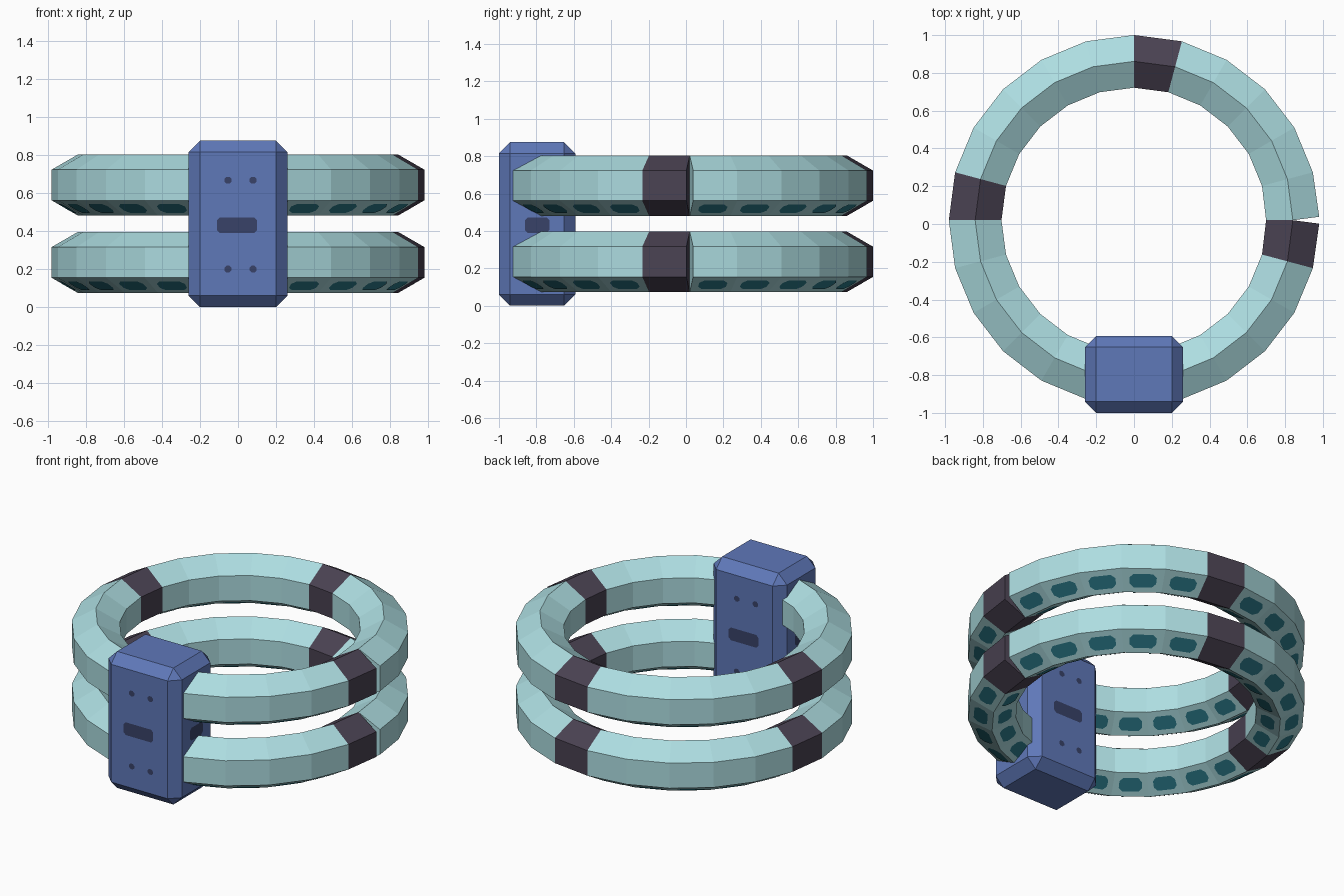
import bpy, bmesh, math
from mathutils import Vector

if "Cube" in bpy.data.objects:
    bpy.data.objects.remove(bpy.data.objects["Cube"])

SEGS = 24
MAJOR, TUBE = 0.841, 0.161          # ring centre line and hexagonal tube radius
CY = 0.02                           # ring centre in y
RING_Z = {"lower": 0.235, "upper": 0.642}


def material(name, rgb):
    m = bpy.data.materials.new(name)
    m.diffuse_color = [(c / 255 / 12.92) if c < 11 else ((c / 255 + 0.055) / 1.055) ** 2.4
                       for c in rgb] + [1.0]
    m.use_nodes = True
    m.node_tree.nodes["Principled BSDF"].inputs["Base Color"].default_value = m.diffuse_color
    return m


PALE = material("pale aqua", (173, 221, 225))
DARK = material("dark plum", (74, 66, 82))
TEAL = material("deep teal", (44, 124, 140))
BLUE = material("slate blue", (95, 120, 185))
NAVY = material("navy", (56, 66, 104))


def make(name, bm, mats):
    me = bpy.data.meshes.new(name)
    bm.to_mesh(me)
    bm.free()
    for m in mats:
        me.materials.append(m)
    ob = bpy.data.objects.new(name, me)
    bpy.context.collection.objects.link(ob)
    return ob


def hexagon(step, zc):
    """Tube section at a ring step; the two open ends lean by half a segment."""
    a = math.radians(step * 360 / SEGS)
    lean = math.tan(math.pi / SEGS) * ((step == 0) - (step == SEGS))
    pts = []
    for k in range(6):
        t = math.radians(30 + 60 * k)
        dr = TUBE * math.cos(t)
        r, side = MAJOR + dr, dr * lean
        pts.append(Vector((r * math.cos(a) - side * math.sin(a),
                           CY + r * math.sin(a) + side * math.cos(a),
                           zc + TUBE * math.sin(t))))
    return pts


def octagon(u0, u1, v0, v1, cu, cv):
    return [(u0 + cu, v0), (u1 - cu, v0), (u1, v0 + cv), (u1, v1 - cv),
            (u1 - cu, v1), (u0 + cu, v1), (u0, v1 - cv), (u0, v0 + cv)]


# Rings: hexagonal tubes with a dark block at the end of each quarter
for label, zc in RING_Z.items():
    sections = [hexagon(i, zc) for i in range(SEGS + 1)]
    bm = bmesh.new()
    loops = [[bm.verts.new(p) for p in s] for s in sections]
    for i in range(SEGS):
        for k in range(6):
            j = (k + 1) % 6
            f = bm.faces.new((loops[i][k], loops[i + 1][k], loops[i + 1][j], loops[i][j]))
            f.material_index = int(i % 6 == 5)
    bm.faces.new(loops[0])
    bm.faces.new(loops[-1]).material_index = 1
    bmesh.ops.recalc_face_normals(bm, faces=bm.faces)
    make(label + "_ring", bm, [PALE, DARK])

    # Windows on both downward facets of every pale segment
    bm = bmesh.new()
    for i in range(SEGS):
        if i % 6 == 5:
            continue
        for k in (3, 4):
            a, b = sections[i][k], sections[i + 1][k]
            c, d = sections[i + 1][k + 1], sections[i][k + 1]
            n = (b - a).cross(d - a).normalized()
            if n.z > 0:
                n = -n
            ring = [a.lerp(b, u).lerp(d.lerp(c, u), v) + n * 0.003
                    for u, v in octagon(0.17, 0.83, 0.22, 0.78, 0.1, 0.15)]
            f = bm.faces.new([bm.verts.new(p) for p in ring])
            f.normal_update()
            if f.normal.z > 0:
                f.normal_flip()
    make(label + "_ring_windows", bm, [TEAL])

# Connector box with chamfered edges
X, Y0, Y1, H = 0.26, -1.0, -0.592, 0.875
bm = bmesh.new()
bmesh.ops.create_cube(bm, size=1)
for v in bm.verts:
    v.co = (v.co.x * 2 * X, (Y0 + Y1) / 2 + v.co.y * (Y1 - Y0), (v.co.z + 0.5) * H)
bmesh.ops.bevel(bm, geom=bm.edges[:], offset=0.06, segments=1, affect='EDGES')
make("connector_box", bm, [BLUE])

# Slots and bolt holes: thin plates on the four upright sides of the box
slots, bolts = bmesh.new(), bmesh.new()
YM = (Y0 + Y1) / 2


def plate(bm, origin, across, outline):
    bm.faces.new([bm.verts.new(origin + across * u + Vector((0, 0, v))) for u, v in outline])


for s in (1, -1):
    # front for s = 1, back for s = -1
    face = Vector((0, Y0 - 0.002 if s > 0 else Y1 + 0.002, 0))
    across = Vector((s, 0, 0))
    plate(slots, face, across, octagon(-0.11, 0.1, 0.39, 0.472, 0.015, 0.015))
    for x in (-0.053, 0.079):
        for z in (0.2, 0.667):
            plate(bolts, face, across,
                  octagon(x - 0.019, x + 0.019, z - 0.018, z + 0.018, 0.011, 0.011))
    # left and right sides
    plate(slots, Vector((s * (X + 0.002), YM, 0)), Vector((0, s, 0)),
          octagon(-0.065, 0.065, 0.39, 0.472, 0.015, 0.015))
make("box_slots", slots, [NAVY])
make("box_bolt_holes", bolts, [NAVY])
